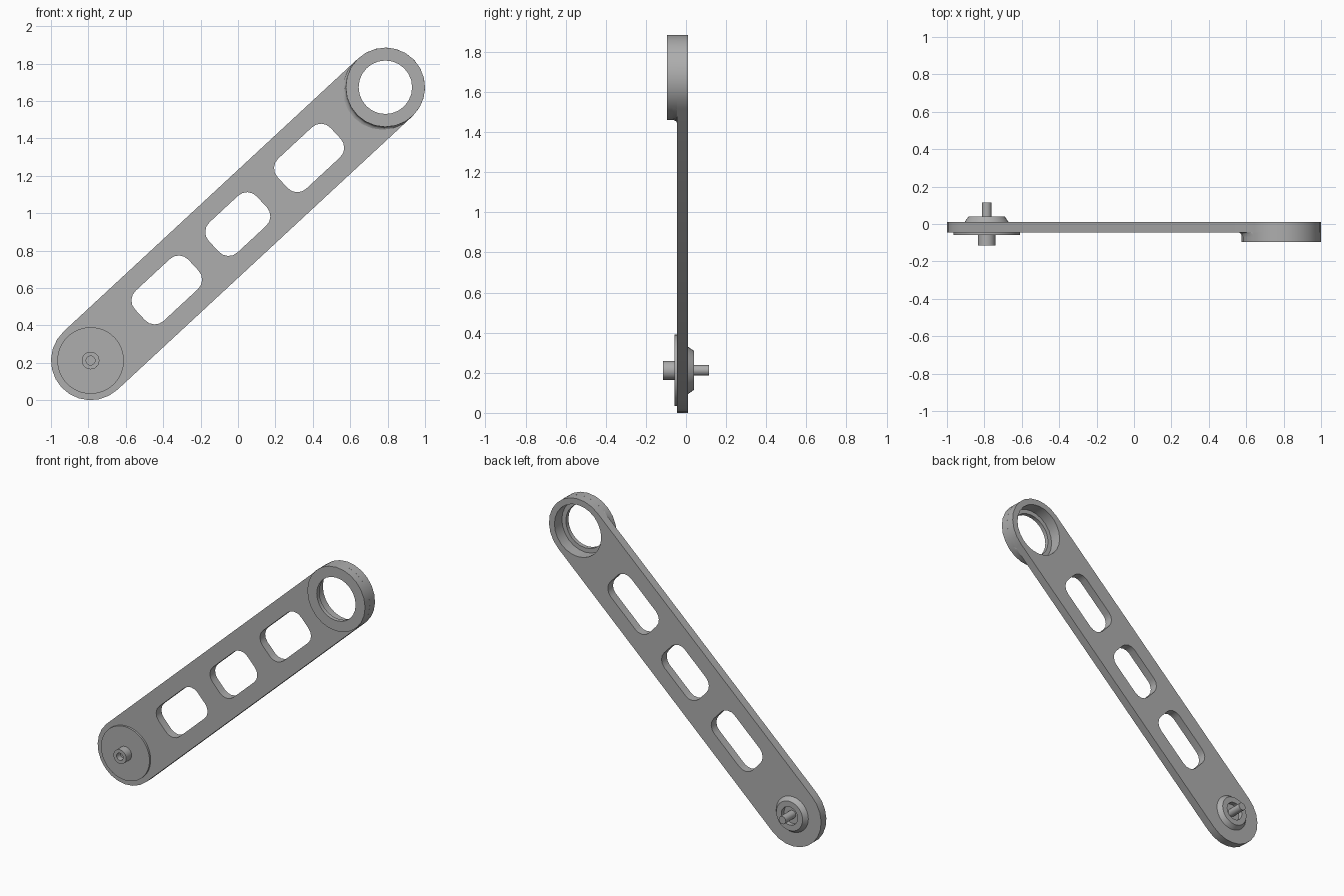
import bpy, bmesh
from math import sin, cos, pi, radians, atan2
from mathutils import Vector

cube = bpy.data.objects.get("Cube")
if cube:
    bpy.data.objects.remove(cube, do_unlink=True)

# Main dimensions
LOW = Vector((-0.788, 0.212))
HIGH = Vector((0.788, 1.673))
R = 0.212
FRONT, BACK = -0.045, 0.01
U = (HIGH - LOW).normalized()
V = Vector((-U.y, U.x))
ANGLE = atan2(U.y, U.x)

metal = bpy.data.materials.new("plain_grey_metal")
GREY = (0.42, 0.42, 0.42, 1)
metal.use_nodes = True
metal.diffuse_color = GREY
metal.node_tree.nodes["Principled BSDF"].inputs["Base Color"].default_value = GREY


def finish(name, bm):
    bmesh.ops.recalc_face_normals(bm, faces=bm.faces)
    mesh = bpy.data.meshes.new(name)
    bm.to_mesh(mesh)
    bm.free()
    mesh.materials.append(metal)
    obj = bpy.data.objects.new(name, mesh)
    bpy.context.collection.objects.link(obj)
    bpy.ops.object.select_all(action="DESELECT")
    obj.select_set(True)
    bpy.context.view_layer.objects.active = obj
    bpy.ops.object.shade_smooth_by_angle(angle=radians(32))
    return obj


def arc(centre, r, start, sweep, n):
    """Points of an arc in the x-z plane, n segments."""
    return [centre + r * Vector((cos(start + sweep * i / n), sin(start + sweep * i / n)))
            for i in range(n + 1)]


def turned(name, centre, profile, segs=32, closed=False):
    """Turn a profile of (radius, y, slide along the arm) about the y axis."""
    bm = bmesh.new()
    rings = []
    for r, y, *slide in profile:
        c = centre - U * (slide[0] if slide else 0)
        pts = arc(c, r, 0, 2 * pi, segs)[:-1]
        rings.append([bm.verts.new((p.x, y, p.y)) for p in pts])
    pairs = list(zip(rings, rings[1:]))
    if closed:
        pairs.append((rings[-1], rings[0]))
    else:
        bm.faces.new(rings[0])
        bm.faces.new(rings[-1])
    for a, b in pairs:
        for i in range(segs):
            j = (i + 1) % segs
            bm.faces.new((a[i], a[j], b[j], b[i]))
    return finish(name, bm)


def slot(distance, length, width=0.22, r=0.07):
    """Rounded rectangle lined up with the arm."""
    mid = LOW + U * distance
    pts = []
    for k, (su, sv) in enumerate([(1, 1), (-1, 1), (-1, -1), (1, -1)]):
        corner = mid + U * su * (length / 2 - r) + V * sv * (width / 2 - r)
        pts += arc(corner, r, ANGLE + k * pi / 2, pi / 2, 4)
    return pts


# Arm plate: rounded bar with three slots and the bearing seat opening
outline = arc(LOW, R, ANGLE + pi / 2, pi, 12) + arc(HIGH, R, ANGLE - pi / 2, pi, 12)
loops = [outline, slot(0.555, 0.39), slot(1.073, 0.35), slot(1.593, 0.387),
         arc(HIGH, 0.172, 0, 2 * pi, 24)[:-1]]
bm = bmesh.new()
edges = []
for pts in loops:
    vs = [bm.verts.new((p.x, FRONT, p.y)) for p in pts]
    edges += [bm.edges.new((vs[i - 1], vs[i])) for i in range(len(vs))]
bmesh.ops.triangle_fill(bm, edges=edges, use_beauty=True, normal=(0, -1, 0))
grown = bmesh.ops.extrude_face_region(bm, geom=bm.faces[:])["geom"]
bmesh.ops.translate(bm, verts=[g for g in grown if isinstance(g, bmesh.types.BMVert)],
                    vec=(0, BACK - FRONT, 0))
finish("arm_plate", bm)

# Bearing ring on the front of the upper end, with a retaining lip
turned("bearing_ring", HIGH,
       [(R, FRONT), (R, -0.095), (0.143, -0.095), (0.143, -0.068),
        (0.172, -0.068), (0.172, FRONT)], 24, closed=True)

# Fillet blending the ring into the arm, only on the arm side
turned("ring_fillet", HIGH,
       [(R, -0.068), (R, -0.056, 0.004), (R, -0.049, 0.01), (R, FRONT, 0.022),
        (0.18, FRONT), (0.18, -0.068)], 24, closed=True)

# Pivot at the lower end: front disc, hollow front stub, back boss and pin
turned("pivot_disc", LOW, [(0.178, FRONT), (0.178, -0.058)], 48)
turned("front_stub", LOW,
       [(0.047, -0.05), (0.047, -0.115), (0.024, -0.115), (0.024, -0.075)], 24)
turned("back_boss", LOW,
       [(0.118, BACK), (0.097, 0.04), (0.06, 0.04), (0.06, BACK)], 32, closed=True)
turned("back_pin", LOW, [(0.026, 0.0), (0.026, 0.115)], 20)
